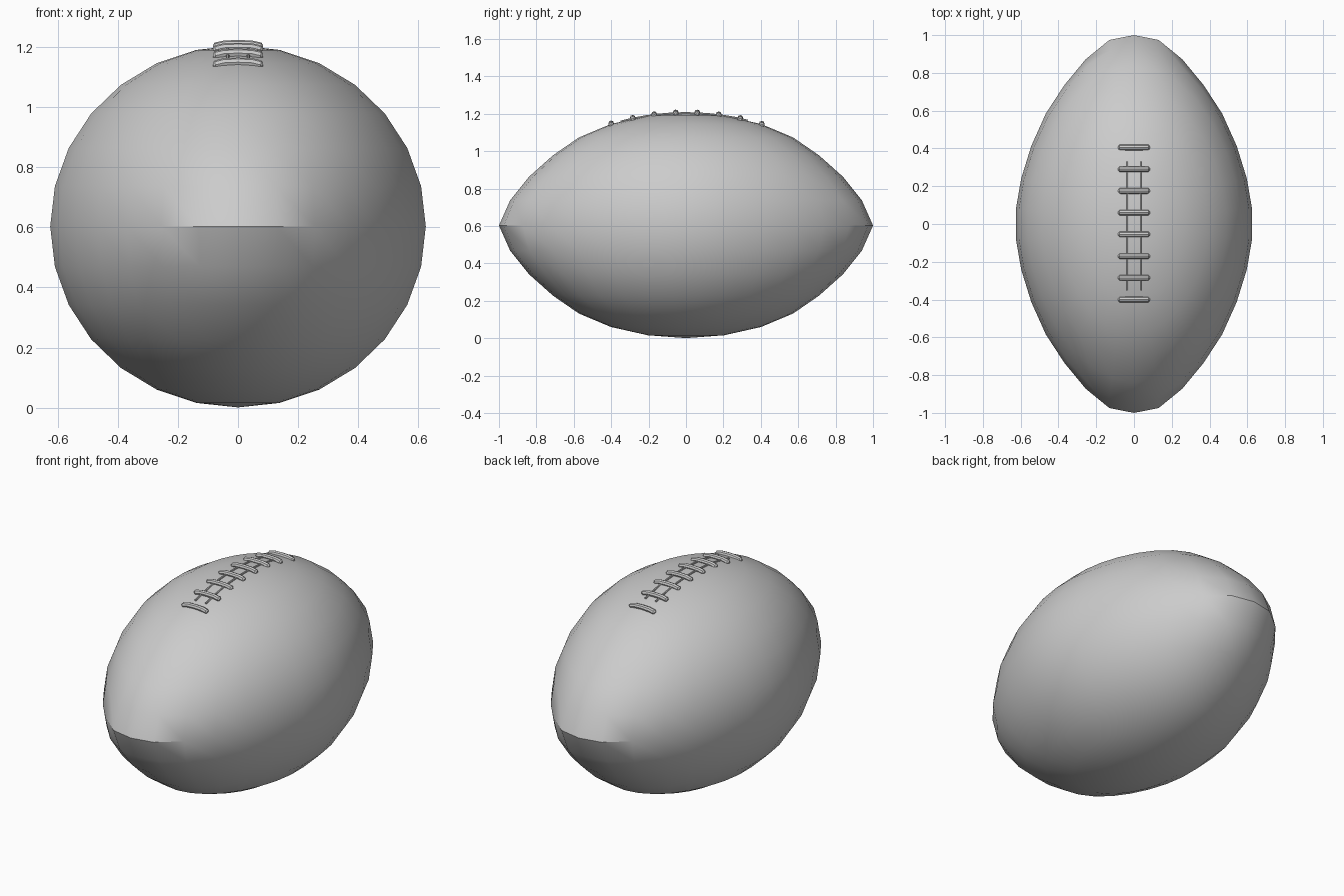
import bpy
import bmesh
from math import sin, cos, acos, sqrt, pi, degrees

cube = bpy.data.objects.get("Cube")
if cube:
    bpy.data.objects.remove(cube, do_unlink=True)

HALF_WIDTH, HALF_HEIGHT, MID = 0.628, 0.602, 0.603
SEGMENTS, RINGS = 30, 14

grey = bpy.data.materials.new("plain grey")
grey.use_nodes = True
grey.diffuse_color = (0.6, 0.6, 0.6, 1)
grey.node_tree.nodes["Principled BSDF"].inputs["Base Color"].default_value = (0.6, 0.6, 0.6, 1)

# Length factors by angle from the tip, along the seam and along the spine
SEAM = [1, 0.996, 0.955, 0.908, 0.874, 0.826, 0.78, 0.8]
SPINE = [1, 0.967, 0.935, 0.908, 0.914, 0.93, 0.92, 0.915]


def sample(table, angle):
    t = min(angle / 12, len(table) - 1.001)
    i = int(t)
    return table[i] + (table[i + 1] - table[i]) * (t - i)


def ball_point(lat, lon):
    x, y, z = cos(lat) * sin(lon), cos(lat) * cos(lon), sin(lat)
    angle = degrees(acos(min(1, abs(y))))
    blend = z * z / (x * x + z * z + 1e-9)
    k = sample(SEAM, angle) * (1 - blend) + sample(SPINE, angle) * blend
    return x * HALF_WIDTH, y * k, MID + z * HALF_HEIGHT


# Ball: rings stacked upward, pinched to a seam at both tips
bm = bmesh.new()
rings = []
for r in range(1, RINGS):
    lat = pi * (r / RINGS - 0.5)
    rings.append([bm.verts.new(ball_point(lat, 2 * pi * s / SEGMENTS)) for s in range(SEGMENTS)])
bottom = bm.verts.new((0, 0, MID - HALF_HEIGHT))
top = bm.verts.new((0, 0, MID + HALF_HEIGHT))
for s in range(SEGMENTS):
    n = (s + 1) % SEGMENTS
    for low, high in zip(rings, rings[1:]):
        bm.faces.new((low[s], low[n], high[n], high[s]))
    bm.faces.new((bottom, rings[0][n], rings[0][s]))
    bm.faces.new((top, rings[-1][s], rings[-1][n]))
bmesh.ops.recalc_face_normals(bm, faces=bm.faces)
for f in bm.faces:
    f.smooth = True
for e in bm.edges:
    e.smooth = not all(abs(v.co.z - MID) < 0.001 and abs(v.co.y) > 0.8 for v in e.verts)
mesh = bpy.data.meshes.new("ball")
bm.to_mesh(mesh)
bm.free()
mesh.materials.append(grey)
bpy.context.collection.objects.link(bpy.data.objects.new("ball", mesh))


def surface_z(x, y):
    return MID + HALF_HEIGHT * sqrt(1 - (x / HALF_WIDTH) ** 2 - (y / 0.92) ** 2)


def lace(name, points, thickness, tapered):
    curve = bpy.data.curves.new(name, "CURVE")
    curve.dimensions = "3D"
    curve.bevel_depth = thickness
    curve.bevel_resolution = 2
    curve.use_fill_caps = True
    spline = curve.splines.new("POLY")
    spline.points.add(len(points) - 1)
    for i, (p, co) in enumerate(zip(spline.points, points)):
        p.co = (*co, 1)
        p.radius = 0.5 if tapered and i in (0, len(points) - 1) else 1
    curve.materials.append(grey)
    obj = bpy.data.objects.new(name, curve)
    bpy.context.collection.objects.link(obj)
    bpy.ops.object.select_all(action="DESELECT")
    obj.select_set(True)
    bpy.context.view_layer.objects.active = obj
    bpy.ops.object.convert(target="MESH")
    bpy.ops.object.shade_smooth_by_angle()


# Cross laces
for i in range(8):
    y = -0.4 + i * 0.115
    xs = (-0.083, -0.075, -0.045, 0, 0.045, 0.075, 0.083)
    lace(f"cross_lace_{i + 1}",
         [(x, y, surface_z(x, y) + (0.004 if abs(x) < 0.06 else 0)) for x in xs], 0.015, True)

# Long laces running under the cross laces
for side, x in (("left", 0.034), ("right", -0.034)):
    ys = [-0.35 + 0.068 * i for i in range(11)]
    lace(f"long_lace_{side}", [(x, y, surface_z(x, y) - 0.001) for y in ys], 0.006, False)
